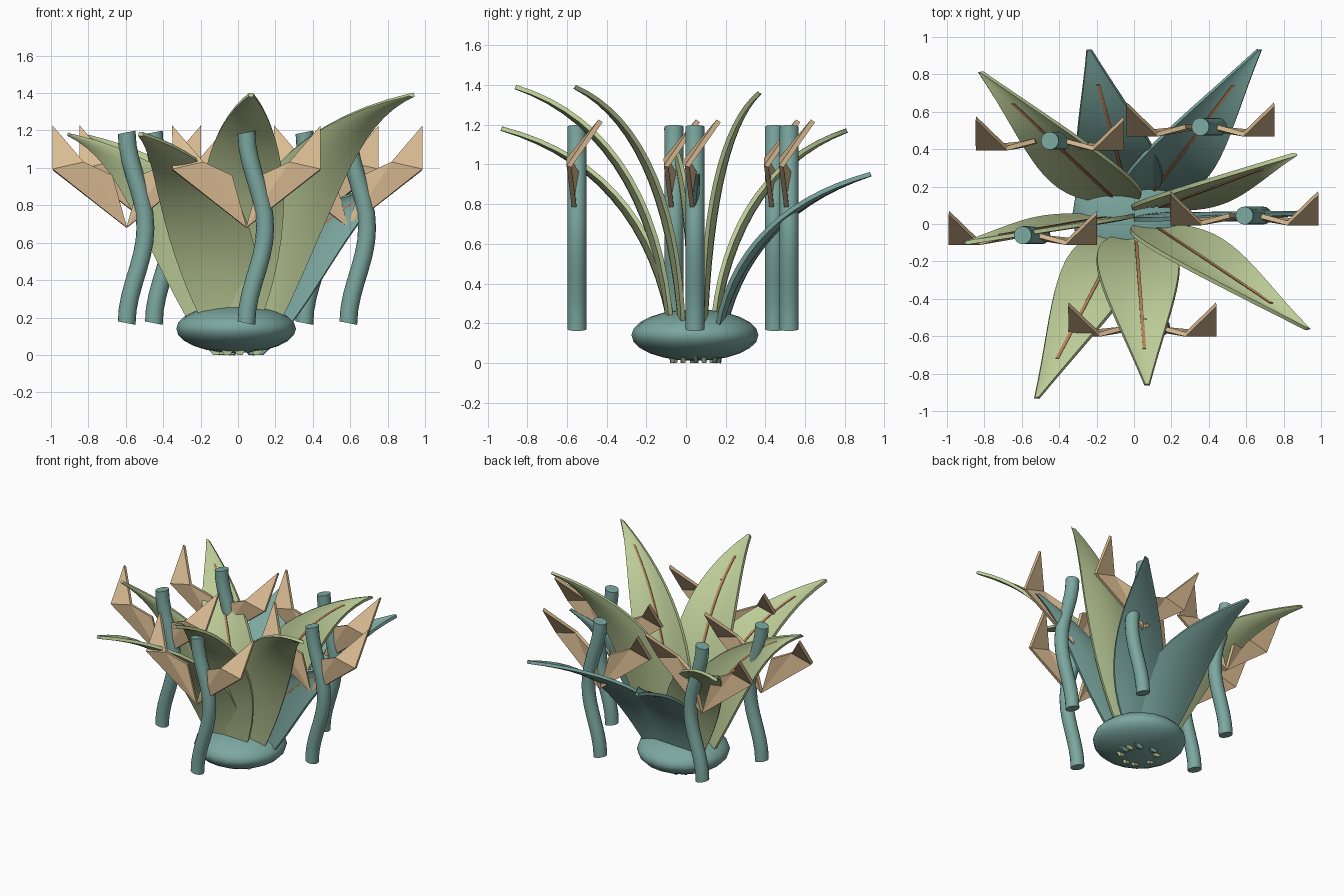
import bpy, bmesh, math
from mathutils import Vector

if "Cube" in bpy.data.objects:
    bpy.data.objects.remove(bpy.data.objects["Cube"])


def material(name, rgb):
    m = bpy.data.materials.new(name)
    m.use_nodes = True
    col = (*rgb, 1)
    m.diffuse_color = col
    m.node_tree.nodes["Principled BSDF"].inputs["Base Color"].default_value = col
    return m


TEAL = material("teal", (0.20, 0.39, 0.35))
GREEN = material("light_green", (0.50, 0.60, 0.31))
TAN = material("tan", (0.70, 0.50, 0.29))
BROWN = material("rib_brown", (0.45, 0.22, 0.10))


def mesh_object(name, verts, faces, mat, smooth=False, thickness=0):
    me = bpy.data.meshes.new(name)
    me.from_pydata(verts, [], faces)
    bm = bmesh.new()
    bm.from_mesh(me)
    bmesh.ops.recalc_face_normals(bm, faces=bm.faces)
    bm.to_mesh(me)
    bm.free()
    me.materials.append(mat)
    for p in me.polygons:
        p.use_smooth = smooth
    ob = bpy.data.objects.new(name, me)
    bpy.context.collection.objects.link(ob)
    if thickness:
        s = ob.modifiers.new("thickness", "SOLIDIFY")
        s.thickness = thickness
        s.offset = 0
        if smooth:
            ob.modifiers.new("sharp_rims", "EDGE_SPLIT").split_angle = math.radians(40)
    return ob


def grid_faces(rows, cols):
    return [(r * cols + c, r * cols + c + 1, (r + 1) * cols + c + 1, (r + 1) * cols + c)
            for r in range(rows - 1) for c in range(cols - 1)]


CENTRE = Vector((0, 0.05, 0))


def blade(name, tip, lift, mat, half_width, start, end, cup, raise_by, thickness, cols):
    """Sweep a strip, always wide along x, up an arching path to the tip."""
    tip = Vector(tip)
    out = Vector((tip.x, tip.y - CENTRE.y, 0)).normalized()
    p0 = CENTRE + out * 0.12
    p1 = p0.lerp(tip, 0.1)
    p1.z = tip.z * lift
    rows, verts = 17, []
    for r in range(rows):
        t = start + (end - start) * r / (rows - 1)
        p = p0 * (1 - t) ** 2 + p1 * 2 * t * (1 - t) + tip * t * t
        tan = (p1 - p0) * (1 - t) + (tip - p1) * t
        n = Vector((0, tan.z, -tan.y)).normalized()
        if n.z < 0:
            n = -n
        w = half_width(t)
        for c in range(cols):
            s = 2 * c / (cols - 1) - 1
            verts.append(p + Vector((w * s, 0, 0)) + n * (raise_by + cup * s * s * w / 0.22))
    mesh_object(name, verts, grid_faces(rows, cols), mat, True, thickness)


def leaf_width(t):
    return 0.012 + 0.208 * math.sin(math.pi * t ** 0.75)


# Rounded base
bpy.ops.mesh.primitive_uv_sphere_add(segments=20, ring_count=12, radius=1, location=(-0.01, 0.045, 0.14))
base = bpy.context.object
base.name = "base"
base.scale = (0.32, 0.32, 0.13)
base.data.materials.append(TEAL)
bpy.ops.object.shade_smooth_by_angle()

# Arching leaves, each with a raised midrib
LEAVES = {
    "front_leaf": ((0.07, -0.86, 1.39), 0.82, GREEN),
    "front_right_leaf": ((-0.52, -0.93, 1.18), 0.80, GREEN),
    "front_left_leaf": ((0.93, -0.56, 1.39), 0.82, GREEN),
    "right_leaf": ((-0.90, -0.10, 1.18), 0.80, GREEN),
    "left_leaf": ((0.92, 0.06, 0.95), 0.76, TEAL),
    "back_left_tall_leaf": ((0.86, 0.37, 1.36), 0.82, GREEN),
    "back_right_leaf": ((-0.82, 0.81, 1.17), 0.80, GREEN),
    "back_leaf": ((-0.24, 0.93, 0.95), 0.76, TEAL),
    "back_left_leaf": ((0.67, 0.93, 0.95), 0.76, TEAL),
}
for name, (tip, lift, mat) in LEAVES.items():
    blade(name, tip, lift, mat, leaf_width, 0, 1, 0.03, 0, 0.022, 7)
    blade(name + "_midrib", tip, lift, BROWN, lambda t: 0.009, 0.12, 0.86, 0, 0.013, 0.008, 2)


def stalk(name, x, y):
    """Bowed round stem with flat ends."""
    sides, rows, radius = 16, 15, 0.048
    verts = []
    for r in range(rows):
        t = r / (rows - 1)
        swing = math.pi * (2 * t - 1)
        px = x + 0.05 * (1 + math.cos(swing))
        tan = Vector((-0.05 * math.sin(swing) * 2 * math.pi, 0, 1.03))
        if r in (0, rows - 1):
            tan.x += 0.2 if r == 0 else -0.2
        across = Vector((tan.z, 0, -tan.x)).normalized()
        for k in range(sides):
            a = 2 * math.pi * k / sides
            verts.append(Vector((px, y, 0.17 + 1.02 * t))
                         + across * radius * math.cos(a) + Vector((0, radius * math.sin(a), 0)))
    faces = [(r * sides + k, r * sides + (k + 1) % sides,
              (r + 1) * sides + (k + 1) % sides, (r + 1) * sides + k)
             for r in range(rows - 1) for k in range(sides)]
    last = (rows - 1) * sides
    faces += [tuple(range(sides)), tuple(range(last, last + sides))]
    ob = mesh_object(name, verts, faces, TEAL, True)
    ob.modifiers.new("sharp_ends", "EDGE_SPLIT").split_angle = math.radians(40)


# Folded bract: lower panel, then a tip panel bent backwards
BRACT = [(0, 0, 0.68), (0.395, -0.04, 0.99), (0.395, 0.12, 1.22),
         (0.23, -0.04, 1.03), (0.08, 0, 0.96)]


def bract_pair(name, x, y):
    for side, sign in (("left", 1), ("right", -1)):
        verts = [(x + sign * a, y + b, c) for a, b, c in BRACT]
        mesh_object(f"{name}_{side}_bract", verts, [(0, 1, 3), (0, 3, 4), (1, 2, 3)],
                    TAN, False, 0.025)


# Stems with their bracts
STEMS = {
    "front": (0.045, -0.55),
    "right": (-0.595, -0.06),
    "left": (0.59, 0.045),
    "back_right": (-0.45, 0.445),
    "back_left": (0.355, 0.52),
}
for name, (x, y) in STEMS.items():
    stalk(name + "_stalk", x, y)
    bract_pair(name, x, y)
